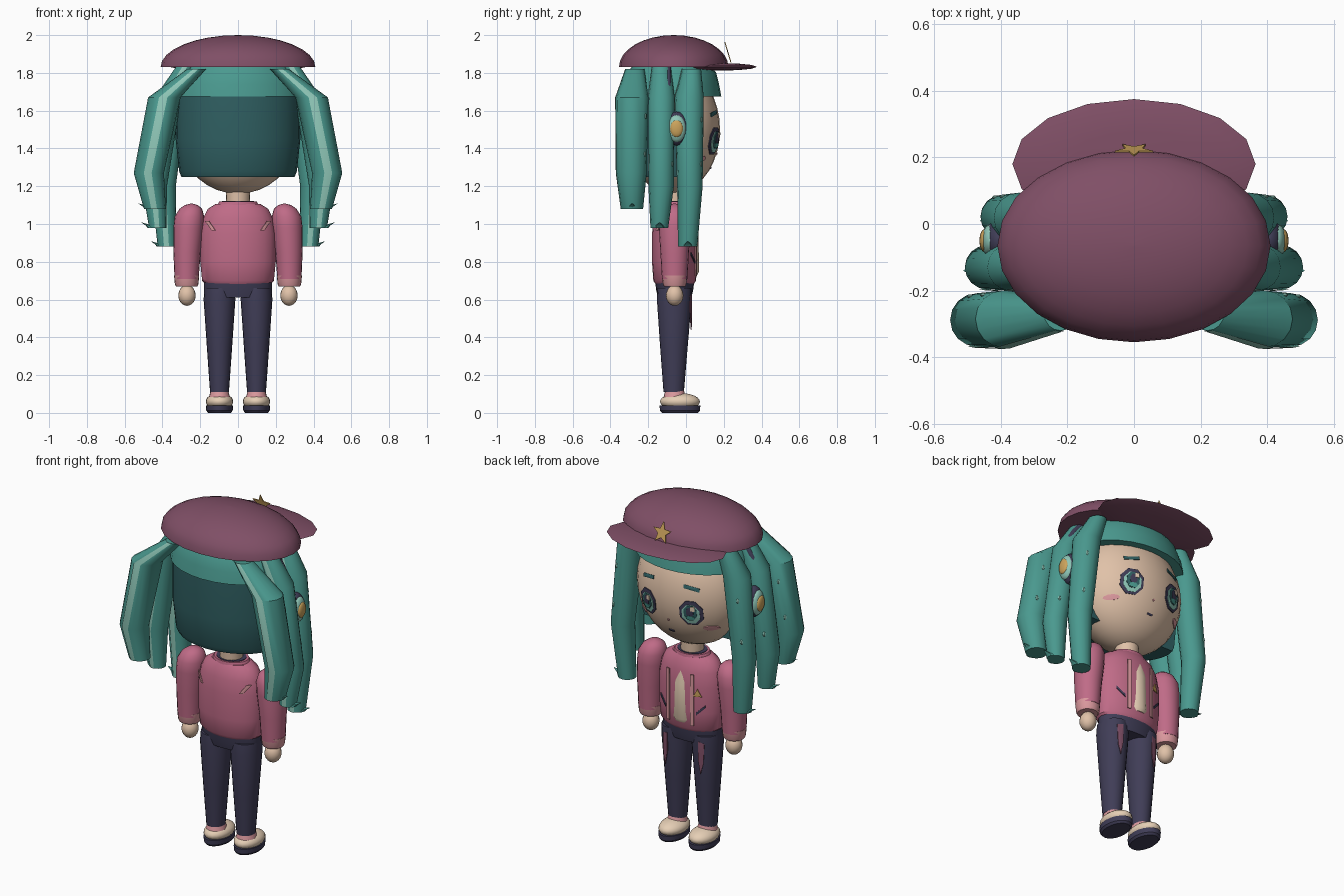
import bpy, bmesh, math
from math import sin, cos, pi, sqrt

if "Cube" in bpy.data.objects:
    bpy.data.objects.remove(bpy.data.objects["Cube"])


def material(name, *srgb):
    m = bpy.data.materials.new(name)
    m.diffuse_color = [((c + .055) / 1.055) ** 2.4 for c in srgb] + [1]
    m.use_nodes = True
    m.node_tree.nodes["Principled BSDF"].inputs["Base Color"].default_value = m.diffuse_color
    return m


PLUM = material("plum", .50, .31, .40)
ROSE = material("rose", .75, .42, .53)
TEAL = material("teal", .29, .60, .56)
DEEP = material("deep_teal", .19, .38, .39)
NAVY = material("navy", .25, .24, .34)
SKIN = material("skin", .88, .76, .66)
GOLD = material("gold", .80, .64, .36)
MINT = material("mint", .56, .78, .72)
PINK = material("pale_pink", .86, .60, .62)
CREAM = material("cream", .90, .81, .71)


def finish(name, bm, mat, smooth=True):
    me = bpy.data.meshes.new(name)
    bm.to_mesh(me)
    bm.free()
    ob = bpy.data.objects.new(name, me)
    bpy.context.collection.objects.link(ob)
    me.materials.append(mat)
    for o in bpy.context.selected_objects:
        o.select_set(False)
    ob.select_set(True)
    bpy.context.view_layer.objects.active = ob
    if smooth:
        bpy.ops.object.shade_smooth_by_angle(angle=math.radians(35))
    return ob


def loft(name, rings, mat, n=20, ymax=9):
    """Closed skin through horizontal ellipses (x, y, z, rx, ry)."""
    bm = bmesh.new()
    loops = [[bm.verts.new((x + rx * cos(2 * pi * i / n), min(ymax, y + ry * sin(2 * pi * i / n)), z))
              for i in range(n)] for x, y, z, rx, ry in rings]
    for a, b in zip(loops, loops[1:]):
        for i in range(n):
            j = (i + 1) % n
            bm.faces.new((a[i], a[j], b[j], b[i]))
    bm.faces.new(loops[0])
    bm.faces.new(loops[-1])
    bmesh.ops.recalc_face_normals(bm, faces=bm.faces)
    return finish(name, bm, mat)


def ellipsoid(name, c, r, mat, n=20, start=-90, steps=12):
    rings = []
    for k in range(steps + 1):
        a = math.radians(start + (90 - start) * k / steps)
        w = max(cos(a), .004)
        rings.append((c[0], c[1], c[2] + r[2] * sin(a), r[0] * w, r[1] * w))
    return loft(name, rings, mat, n)


def surface(c, r, side=1):
    """Depth of an ellipsoid at a given x, z."""
    return lambda x, z: c[1] + side * r[1] * sqrt(
        max(.02, 1 - ((x - c[0]) / r[0]) ** 2 - ((z - c[2]) / r[2]) ** 2))


def plate(name, pts, depth, mat, off=.005, side=1):
    """Thin flat detail wrapped onto a surface."""
    cx = sum(p[0] for p in pts) / len(pts)
    cz = sum(p[1] for p in pts) / len(pts)
    bm = bmesh.new()

    def vert(x, z):
        return bm.verts.new((x, depth(x, z) + side * off, z))
    loops = [[vert(cx + (x - cx) * f, cz + (z - cz) * f) for x, z in pts] for f in (1, .6, .3)]
    mid, n = vert(cx, cz), len(pts)
    for i in range(n):
        j = (i + 1) % n
        for a, b in zip(loops, loops[1:]):
            bm.faces.new((a[i], a[j], b[j], b[i]))
        bm.faces.new((loops[-1][i], loops[-1][j], mid))
    bmesh.ops.recalc_face_normals(bm, faces=bm.faces)
    if sum(f.normal.y for f in bm.faces) * side < 0:
        bmesh.ops.reverse_faces(bm, faces=bm.faces)
    ob = finish(name, bm, mat, False)
    ob.modifiers.new("thickness", 'SOLIDIFY').thickness = .005
    return ob


def oval(x, z, rx, rz, n=10):
    return [(x + rx * cos(2 * pi * (i + .5) / n), z + rz * sin(2 * pi * (i + .5) / n)) for i in range(n)]


def rect(x, z, w, h, tilt=0):
    return [(x - w, z - h - tilt), (x + w, z - h + tilt), (x + w, z + h + tilt), (x - w, z + h - tilt)]


# Cap: dome, brim, star
ellipsoid("cap_dome", (0, -.065, 1.83), (.41, .29, .17), PLUM, 24, 0, 8)
ellipsoid("cap_brim", (0, .18, 1.832), (.365, .195, .02), PLUM, 16, -90, 6)
star = [((.06, .026)[i % 2] * sin(pi * i / 5), 1.905 + (.06, .026)[i % 2] * cos(pi * i / 5)) for i in range(10)]
plate("cap_star", star, lambda x, z: .222 - (z - 1.9) * .3, GOLD)

# Head and hair mass
HEAD = ((0, -.07, 1.5), (.325, .25, .34))
ellipsoid("head", *HEAD, SKIN, 28, -90, 18)
loft("back_hair", [(0, -.075, z, rx, ry) for z, rx, ry in
     ((1.25, .30, .22), (1.28, .312, .235), (1.45, .33, .255), (1.69, .33, .255))], DEEP, 28, -.03)
loft("fringe_hair", [(0, -.075, z, rx, ry) for z, rx, ry in
     ((1.675, .342, .262), (1.74, .33, .25), (1.80, .30, .235), (1.85, .26, .20))], TEAL, 28)

# Face details
face = surface(*HEAD)
for s in (-1, 1):
    x = s * .14
    plate("eye_rim", oval(x, 1.44, .066, .078, 8), face, NAVY, .006)
    plate("eye_white", oval(x, 1.435, .05, .06, 8), face, MINT, .009)
    plate("eye_iris", oval(x, 1.445, .036, .048, 8), face, DEEP, .012)
    plate("eye_pupil", oval(x, 1.45, .02, .03, 8), face, NAVY, .015)
    plate("eye_glow", oval(x, 1.415, .024, .014, 8), face, TEAL, .016)
    plate("eye_glint", rect(x - .016, 1.472, .011, .013), face, CREAM, .018)
    plate("brow", rect(x, 1.585, .042, .01, -s * .008), face, DEEP)
    plate("blush", oval(s * .22, 1.345, .034, .015), face, PINK)
plate("nose", oval(0, 1.37, .006, .007, 6), face, PINK)
plate("mouth", rect(0, 1.295, .016, .005), face, NAVY)

# Hair locks: rear, middle, front on each side, with highlight strips, flecks and flicked tips
LOCKS = {
    "rear": [(.22, -.27, 1.82, .05), (.39, -.285, 1.67, .086), (.472, -.288, 1.27, .08), (.44, -.285, 1.08, .058)],
    "middle": [(.28, -.13, 1.83, .05), (.37, -.13, 1.67, .07), (.442, -.13, 1.2, .066), (.425, -.14, .98, .046)],
    "front": [(.28, .03, 1.82, .05), (.345, .018, 1.67, .076), (.395, .022, 1.2, .066), (.375, .01, .88, .05)],
}
for s in (-1, 1):
    for label, path in LOCKS.items():
        loft(label + "_lock", [(s * x, y, z, r, r) for x, y, z, r in path], TEAL, 16)
        bm = bmesh.new()
        rows = [[bm.verts.new((s * (x + r * 1.05 * cos(a)), y + r * 1.05 * sin(a), z))
                 for a in (-1.75, -1.5, -1.25)] for x, y, z, r in path]
        for p, q in zip(rows, rows[1:]):
            for i in (0, 1):
                f = (p[i], q[i], q[i + 1], p[i + 1])
                bm.faces.new(f if s > 0 else f[::-1])
        finish(label + "_lock_highlight", bm, MINT)
        x, y, z, r = path[-1]
        loft(label + "_lock_tip", [(s * (x + .03), y, z, .025, .03), (s * (x + .045), y, z + .012, .018, .02),
                                   (s * (x + .085), y, z + .028, .002, .002)], TEAL, 8)
        for t in (.25, .75):
            (x0, y0, z0, r0), (x1, y1, z1, r1) = path[1:3]
            r = r0 + (r1 - r0) * t
            ellipsoid(label + "_lock_fleck", (s * (x0 + (x1 - x0) * t + r * .5), y0 + (y1 - y0) * t + r * .86,
                      z0 + (z1 - z0) * t), (.01, .006, .014), MINT, 6, -90, 4)

# Headphones: band swept over the head and layered ear cups
curve = bpy.data.curves.new("headphone_band", 'CURVE')
curve.dimensions = '3D'
curve.bevel_depth = .015
curve.bevel_resolution = 2
spline = curve.splines.new('POLY')
spline.points.add(24)
for i, p in enumerate(spline.points):
    p.co = (.425 * cos(pi * i / 24), -.095, 1.5 + .46 * sin(pi * i / 24), 1)
curve.materials.append(NAVY)
bpy.context.collection.objects.link(bpy.data.objects.new("headphone_band", curve))
for s in (-1, 1):
    for label, x, r, mat in (("pad", .405, (.045, .065, .09), NAVY), ("shell", .43, (.028, .05, .072), MINT),
                             ("badge", .45, (.014, .034, .045), GOLD)):
        ellipsoid("ear_" + label, (s * x, -.05, 1.505), r, mat, 16, -90, 10)

# Neck, jacket body and collar
loft("neck", [(0, -.06, 1.05, .06, .06), (0, -.06, 1.2, .065, .065)], SKIN)
loft("jacket_body", [(0, -.06, z, rx, ry) for z, rx, ry in
     ((.68, .17, .10), (.70, .19, .113), (.80, .20, .12), (.95, .20, .12), (1.03, .185, .11),
      (1.08, .16, .095), (1.105, .12, .08))], ROSE, 24)
loft("collar", [(0, -.06, 1.09, .115, .085), (0, -.06, 1.118, .10, .08)], ROSE)
loft("collar_lining", [(0, -.06, 1.11, .085, .07), (0, -.06, 1.121, .085, .07)], NAVY)

# Jacket details: shirt panel, trims, pockets, badge, back stripes
BODY = ((0, -.06, .9), (.2, .12, 9))
chest, back = surface(*BODY), surface(*BODY, -1)
loft("shirt_panel", [(0, -.01, .73, .068, .07), (0, -.01, .75, .075, .08), (0, -.02, .95, .078, .085),
                     (0, -.02, 1.03, .07, .07)], CREAM, 16)
plate("badge", [(-.13, .90), (-.085, .90), (-.107, .945)], chest, GOLD, .008)
for s in (-1, 1):
    plate("jacket_trim", rect(s * .078, .875, .01, .15), chest, PINK, .006)
    plate("pocket", [(s * x, z) for x, z in ((.10, .79), (.145, .835), (.145, .85), (.10, .805))], chest, NAVY, .006)
    plate("back_stripe", [(s * x, z) for x, z in ((.175, 1.015), (.155, 1.015), (.12, .965), (.14, .965))],
          back, PINK, .006, -1)

# Arms, cuffs, hands
for s in (-1, 1):
    loft("sleeve", [(s * x, -.06, z, r, r * 1.05) for x, z, r in
         ((.272, .71, .064), (.27, .85, .072), (.262, .98, .08), (.257, 1.04, .078), (.25, 1.08, .06),
          (.247, 1.1, .035), (.246, 1.108, .005))], ROSE)
    loft("cuff", [(s * .272, -.06, z, r, r) for z, r in ((.668, .056), (.68, .062), (.728, .067))], PINK)
    ellipsoid("hand", (s * .27, -.06, .622), (.046, .046, .055), SKIN, 16)

# Hips, legs, thigh patches, shoes
loft("hips", [(0, -.06, .61, .168, .088), (0, -.06, .65, .18, .098), (0, -.06, .70, .18, .104)], NAVY, 24)
for s in (-1, 1):
    x = s * .098
    loft("leg", [(x, -.065, .11, .05, .054), (x, -.064, .35, .067, .073), (x, -.062, .60, .084, .092),
                 (x, -.06, .66, .08, .09)], NAVY)
    plate("thigh_patch", [(s * a, z) for a, z in ((.10, .63), (.135, .62), (.13, .5), (.115, .44), (.10, .52))],
          surface((x, -.062, .55), (.084, .09, 9)), PLUM, .004)
    loft("ankle", [(x, -.06, .085, .055, .058), (x, -.06, .125, .045, .048)], PINK)
    loft("shoe_sole", [(x, -.032, z, rx, ry) for z, rx, ry in
         ((0, .06, .095), (.012, .07, .106), (.04, .072, .108))], NAVY)
    ellipsoid("shoe_upper", (x, -.032, .06), (.073, .106, .045), CREAM, 20, -35, 8)
